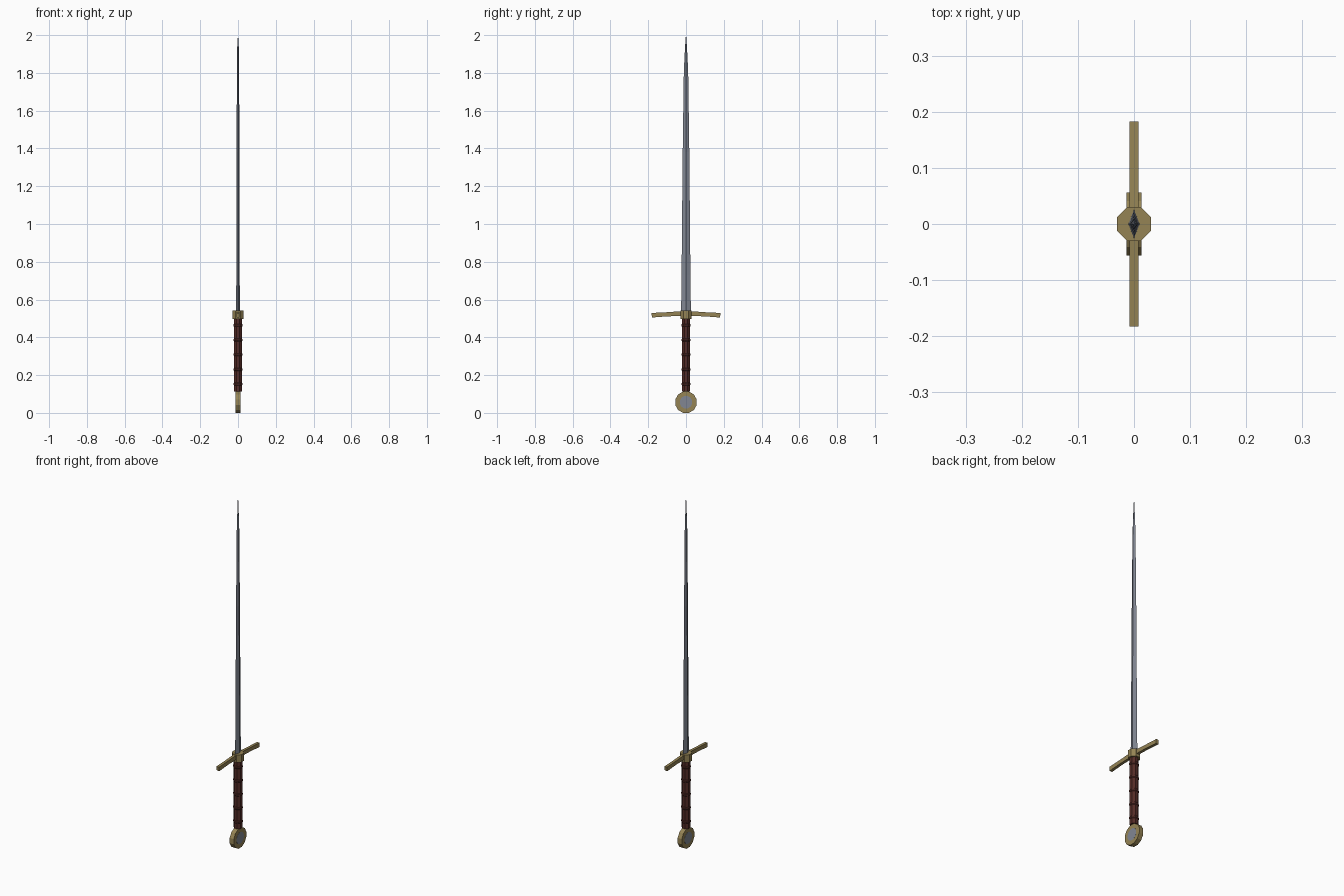
import bpy, bmesh, math

if "Cube" in bpy.data.objects:
    bpy.data.objects.remove(bpy.data.objects["Cube"])


def material(name, rgb):
    m = bpy.data.materials.new(name)
    m.diffuse_color = (*rgb, 1)
    m.use_nodes = True
    m.node_tree.nodes["Principled BSDF"].inputs["Base Color"].default_value = m.diffuse_color
    return m


STEEL = material("steel", (0.22, 0.24, 0.29))
BRASS = material("brass", (0.30, 0.23, 0.09))
LEATHER = material("leather", (0.09, 0.025, 0.02))


def loft(name, rings, mat):
    """Skin a list of equal-length point rings and cap both ends."""
    bm = bmesh.new()
    loops = [[bm.verts.new(p) for p in ring] for ring in rings]
    n = len(loops[0])
    for a, b in zip(loops, loops[1:]):
        for i in range(n):
            j = (i + 1) % n
            bm.faces.new((a[i], a[j], b[j], b[i]))
    bm.faces.new(loops[0])
    bm.faces.new(loops[-1])
    bmesh.ops.recalc_face_normals(bm, faces=bm.faces)
    me = bpy.data.meshes.new(name)
    bm.to_mesh(me)
    bm.free()
    me.materials.append(mat)
    ob = bpy.data.objects.new(name, me)
    bpy.context.collection.objects.link(ob)
    return ob


def ring_z(r, z, n=8):
    """Regular polygon around z, flat side facing +x."""
    angles = [2 * math.pi * (i + 0.5) / n for i in range(n)]
    return [(r * math.cos(a), r * math.sin(a), z) for a in angles]


def ring_x(r, x, zc, n=12):
    """Regular polygon around the x axis, flat side down."""
    angles = [2 * math.pi * (i + 0.5) / n for i in range(n)]
    return [(x, r * math.cos(a), zc + r * math.sin(a)) for a in angles]


FLAT8 = 1 / math.cos(math.pi / 8)    # apothem to corner radius
FLAT12 = 1 / math.cos(math.pi / 12)

# Blade: diamond section tapering to a point
blade = [(0.52, 0.010, 0.026), (0.73, 0.009, 0.0235), (1.38, 0.0075, 0.0175),
         (1.81, 0.006, 0.0115), (1.94, 0.004, 0.005), (2.0, 0.0004, 0.0005)]
loft("blade", [[(x, 0, z), (0, y, z), (-x, 0, z), (0, -y, z)] for z, x, y in blade], STEEL)

# Guard: octagonal block with two drooping arms
loft("guard_block", [ring_z(0.03 * FLAT8, z) for z in (0.498, 0.541)], BRASS)
arm = [(0.0, 0.513, 0.539), (0.03, 0.513, 0.538), (0.10, 0.511, 0.533), (0.18, 0.505, 0.529)]
for side, label in ((1, "right"), (-1, "left")):
    rings = []
    for y, lo, hi in arm:
        top_y = y + (0.003 if y > 0.15 else 0)
        rings.append([(-0.008, side * y, lo), (0.008, side * y, lo),
                      (0.008, side * top_y, hi), (-0.008, side * top_y, hi)])
    loft("guard_arm_" + label, rings, BRASS)

# Grip: octagonal leather core with raised bands
loft("grip", [ring_z(0.021 * FLAT8, z) for z in (0.114, 0.498)], LEATHER)
for i in range(5):
    z = 0.152 + i * 0.078
    profile = [(0.020, -0.009), (0.0235, -0.004), (0.0235, 0.004), (0.020, 0.009)]
    loft(f"grip_band_{i + 1}", [ring_z(r * FLAT8, z + dz) for r, dz in profile], LEATHER)

# Pommel: faceted disc with a steel inlay on each face
R = 0.0565
loft("pommel", [ring_x(R * FLAT12, x, R) for x in (-0.013, 0.013)], BRASS)
for side, label in ((1, "right"), (-1, "left")):
    loft("pommel_inlay_" + label,
         [ring_x(0.034, side * x, R) for x in (0.010, 0.0138)], STEEL)
